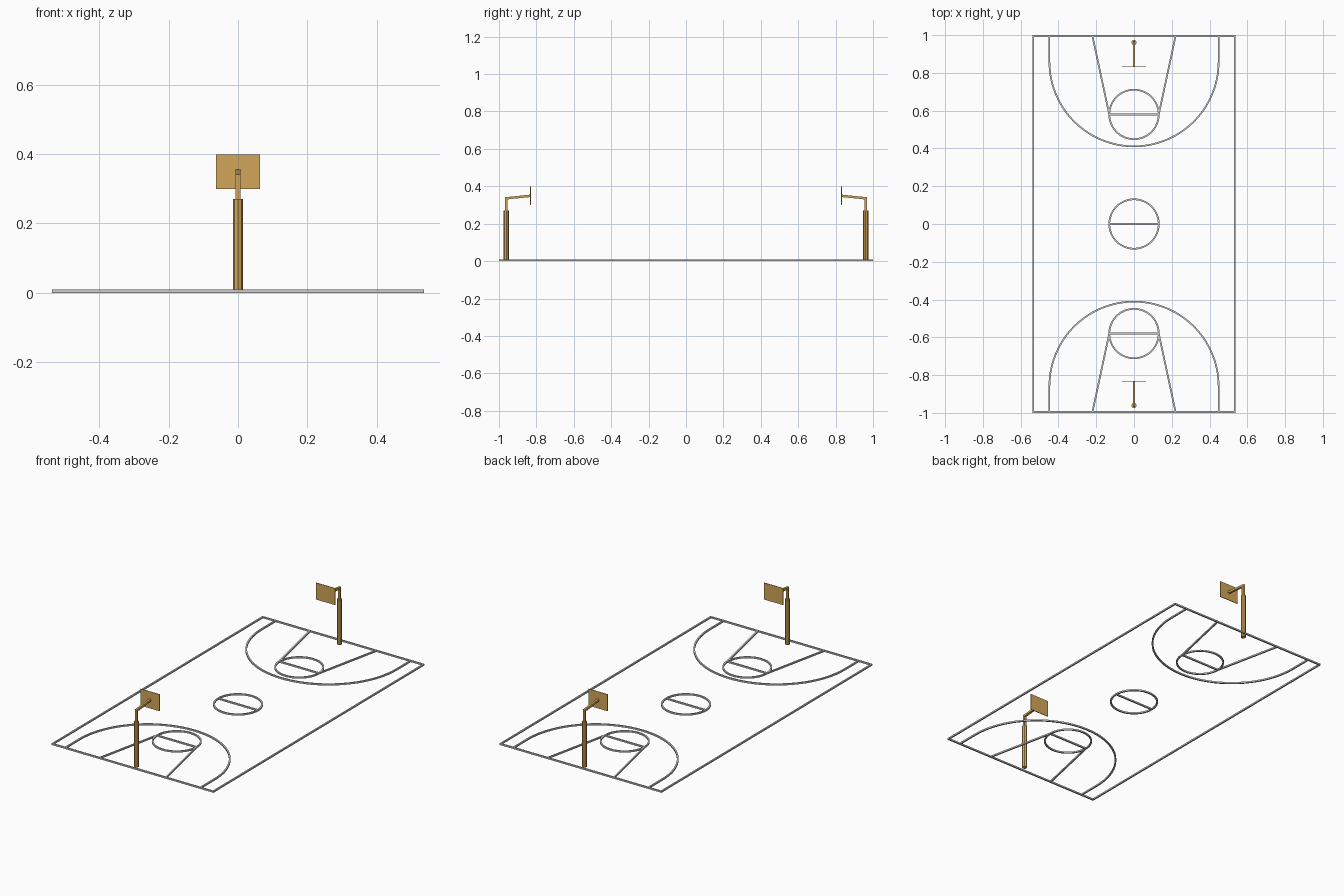
import bpy, bmesh, math
from mathutils import Vector

if "Cube" in bpy.data.objects:
    bpy.data.objects.remove(bpy.data.objects["Cube"])

LINE_W, LINE_H = 0.009, 0.009

wood = bpy.data.materials.new("tan")
wood.diffuse_color = (0.65, 0.38, 0.10, 1)
wood.use_nodes = True
wood.node_tree.nodes["Principled BSDF"].inputs["Base Color"].default_value = wood.diffuse_color


def make(name, bm, mat=None, mirror=False):
    bmesh.ops.recalc_face_normals(bm, faces=bm.faces)
    me = bpy.data.meshes.new(name)
    bm.to_mesh(me)
    bm.free()
    ob = bpy.data.objects.new(name, me)
    bpy.context.collection.objects.link(ob)
    if mat:
        me.materials.append(mat)
    if mirror:
        mod = ob.modifiers.new("other_end", 'MIRROR')
        mod.use_axis = (False, True, False)
        mod.use_mirror_merge = False
    return ob


def sweep(name, pts, side_of, w, h, closed=False, **kw):
    """Sweep a w x h rectangle along pts with mitred corners; side_of is the plane normal."""
    bm = bmesh.new()
    pts = [Vector(p) for p in pts]
    normal = Vector(side_of)
    n = len(pts)
    rings = []
    for i, p in enumerate(pts):
        a = (p - pts[i - 1]).normalized() if closed or i > 0 else None
        b = (pts[(i + 1) % n] - p).normalized() if closed or i < n - 1 else None
        a, b = a or b, b or a
        side = normal.cross((a + b).normalized())
        side *= w / 2 / side.dot(normal.cross(a))
        up = normal * h / 2
        rings.append([bm.verts.new(p + s * side + t * up)
                      for s, t in ((-1, -1), (1, -1), (1, 1), (-1, 1))])
    for i in range(n if closed else n - 1):
        r, q = rings[i], rings[(i + 1) % n]
        for k in range(4):
            m = (k + 1) % 4
            bm.faces.new((r[k], r[m], q[m], q[k]))
    if not closed:
        bm.faces.new(rings[0])
        bm.faces.new(rings[-1])
    return make(name, bm, **kw)


def court_line(name, pts, closed=False, mirror=True):
    return sweep(name, [(x, y, LINE_H / 2) for x, y in pts], (0, 0, 1),
                 LINE_W, LINE_H, closed, mirror=mirror)


def arc(cy, r, a0, a1, n):
    return [(r * math.cos(a0 + (a1 - a0) * i / n), cy + r * math.sin(a0 + (a1 - a0) * i / n))
            for i in range(n + 1)]


def box(name, center, size, **kw):
    bm = bmesh.new()
    bmesh.ops.create_cube(bm, size=1)
    bmesh.ops.scale(bm, vec=size, verts=bm.verts)
    bmesh.ops.translate(bm, vec=center, verts=bm.verts)
    return make(name, bm, **kw)


# Court boundary and centre markings
X, Y = 0.533, 1 - LINE_W / 2
court_line("court_boundary", [(-X, -Y), (X, -Y), (X, Y), (-X, Y)], True, False)
court_line("centre_circle", arc(0, 0.131, 0, math.tau, 48)[:-1], True, False)
court_line("centre_line", [(-0.131, 0), (0.131, 0)], mirror=False)

# End markings: key, free throw circle and outer arc
court_line("free_throw_circle", arc(-0.58, 0.131, 0, math.tau, 48)[:-1], True)
court_line("free_throw_line", [(-0.131, -0.58), (0.131, -0.58)])
for s, side in ((-1, "left"), (1, "right")):
    court_line("key_line_" + side, [(s * 0.22, -Y), (s * 0.131, -0.58)])
court_line("three_point_line",
           [(0.448, -Y)] + arc(-0.859, 0.448, 0, math.pi, 40) + [(-0.448, -Y)])

# Hoop stand: eight-sided post, bent arm and backboard
bm = bmesh.new()
bmesh.ops.create_cone(bm, cap_ends=True, segments=8, radius1=0.0145, radius2=0.0145, depth=0.27)
bmesh.ops.translate(bm, vec=(0, -0.961, 0.135), verts=bm.verts)
make("post", bm, wood, True)
sweep("support_arm", [(0, -0.961, 0.26), (0, -0.961, 0.336), (0, -0.832, 0.349)],
      (1, 0, 0), 0.013, 0.013, mat=wood, mirror=True)
box("backboard", (0, -0.832, 0.349), (0.127, 0.004, 0.1), mat=wood, mirror=True)
